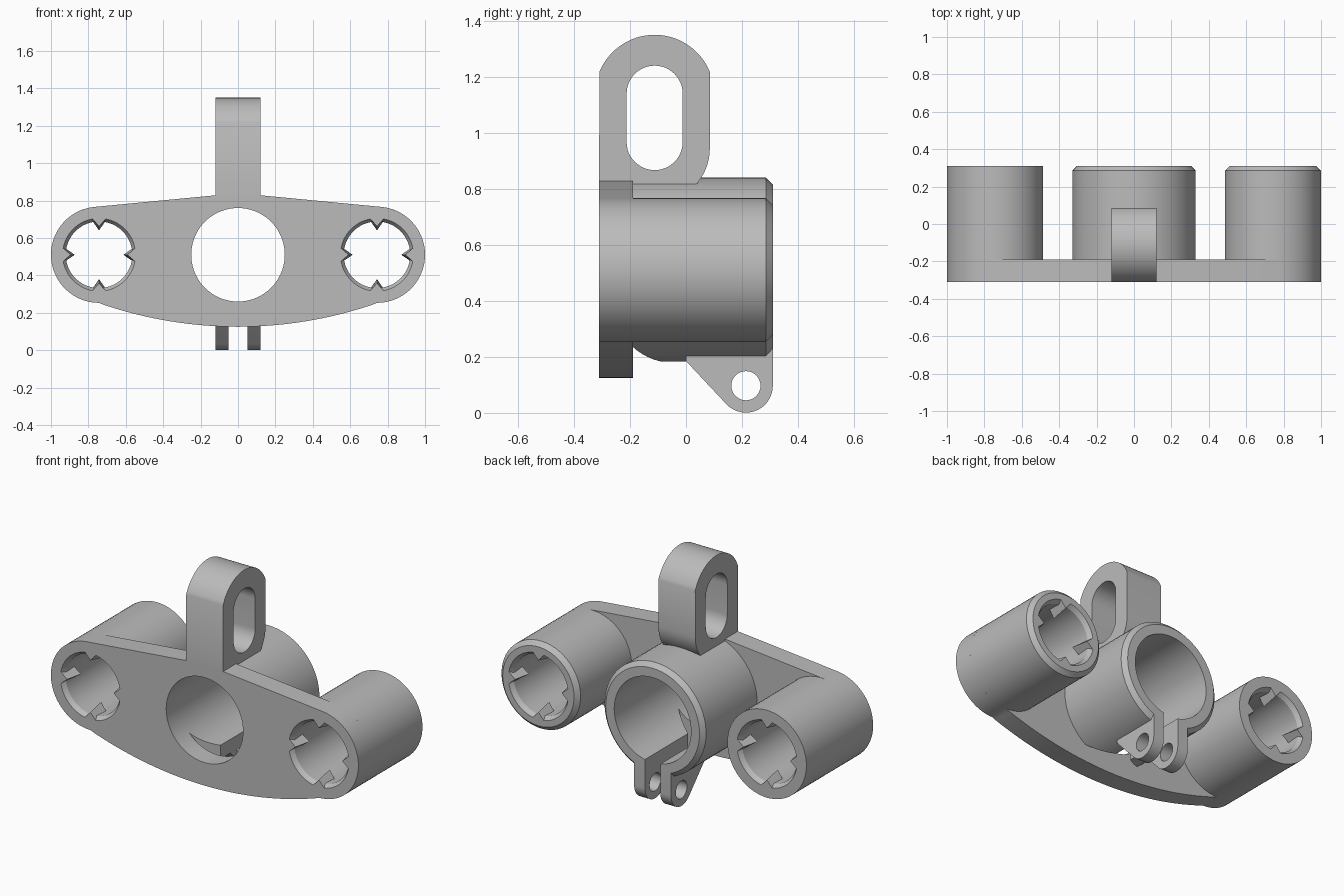
import bpy, bmesh
from math import sin, cos, pi, radians, sqrt

cube = bpy.data.objects.get("Cube")
if cube:
    bpy.data.objects.remove(cube, do_unlink=True)

grey = bpy.data.materials.new("plain_grey")
grey.use_nodes = True
grey.diffuse_color = (0.5, 0.5, 0.5, 1)
grey.node_tree.nodes["Principled BSDF"].inputs["Base Color"].default_value = (0.5, 0.5, 0.5, 1)

FRONT, PLATE_BACK, BACK = -0.31, -0.19, 0.31
MID_Z, SIDE_X, SIDE_R, MID_R = 0.51, 0.743, 0.257, 0.33


def make(name, bm):
    bmesh.ops.recalc_face_normals(bm, faces=bm.faces)
    mesh = bpy.data.meshes.new(name)
    bm.to_mesh(mesh)
    bm.free()
    mesh.materials.append(grey)
    obj = bpy.data.objects.new(name, mesh)
    bpy.context.collection.objects.link(obj)
    return obj


def loft(name, rings):
    """Closed solid through rings that have equal point counts."""
    bm = bmesh.new()
    loops = [[bm.verts.new(p) for p in ring] for ring in rings]
    n = len(loops[0])
    for a, b in zip(loops, loops[1:]):
        for i in range(n):
            bm.faces.new((a[i], a[(i + 1) % n], b[(i + 1) % n], b[i]))
    bm.faces.new(loops[0])
    bm.faces.new(loops[-1])
    return make(name, bm)


def prism(name, points, axis, lo, hi):
    place = {"x": lambda u, v, d: (d, u, v),
             "y": lambda u, v, d: (u, d, v),
             "z": lambda u, v, d: (u, v, d)}[axis]
    return loft(name, [[place(u, v, d) for u, v in points] for d in (lo, hi)])


def arc(cx, cy, r, start, end, steps=24):
    angles = [radians(start + (end - start) * i / steps) for i in range(steps + 1)]
    return [(cx + r * cos(a), cy + r * sin(a)) for a in angles]


def lathe(name, x, profile, n=72):
    """Solid of (radius, y) steps around an axis parallel to y."""
    return loft(name, [[(x + r * cos(2 * pi * i / n), y, MID_Z + r * sin(2 * pi * i / n))
                        for i in range(n)] for r, y in profile])


def cut(obj, cutters):
    for c in cutters:
        c.hide_render = True
        mod = obj.modifiers.new("cut", "BOOLEAN")
        mod.operation, mod.solver, mod.object = "DIFFERENCE", "EXACT", c
    bpy.context.view_layer.update()
    dg = bpy.context.evaluated_depsgraph_get()
    mesh = bpy.data.meshes.new_from_object(obj.evaluated_get(dg))
    obj.modifiers.clear()
    obj.data = mesh


parts, cutters = [], []

# Bore cutters
mid_bore = lathe("middle_bore_cutter", 0, [(0.25, -0.4), (0.25, 0.4)])
side_bores = {}
for s in (-1, 1):
    side_bores[s] = lathe("side_bore_cutter", s * SIDE_X, [
        (0.195, -0.4), (0.195, FRONT), (0.178, -0.285),
        (0.178, 0.285), (0.195, BACK), (0.195, 0.4)])
cutters += [mid_bore, *side_bores.values()]

# Face plate: sloped top, round ends, bowed underside
sag_r = 2.25
half = [(0.12, 0.828)] + arc(SIDE_X, MID_Z, SIDE_R, 84, -90, 40)
half += [(x, 0.125 + sag_r - sqrt(sag_r ** 2 - x * x))
         for x in [0.72 * (1 - i / 16) for i in range(17)]]
outline = half + [(-x, z) for x, z in reversed(half[:-1])]
plate = prism("face_plate", outline, "y", FRONT, PLATE_BACK)
cut(plate, cutters)
parts.append(plate)

# Side tubes; only the left one has a bevelled back rim
for s, side in ((-1, "right"), (1, "left")):
    profile = [(SIDE_R, PLATE_BACK), (SIDE_R, BACK)]
    if s > 0:
        profile[1:] = [(SIDE_R, 0.285), (SIDE_R - 0.025, BACK)]
    tube = lathe(side + "_tube", s * SIDE_X, profile)
    cut(tube, [side_bores[s]])
    parts.append(tube)
    # Short tapered grip ribs at both mouths of the bore
    for end, y in (("front", FRONT), ("back", BACK)):
        inner = y * (1 - 0.1 / BACK)
        for k in range(4):
            a = k * pi / 2
            rings = []
            for yy, tip, w in ((y, 0.152, 0.038), (inner, 0.13, 0.045)):
                rings.append([(s * SIDE_X + r * cos(a) - t * sin(a), yy,
                               MID_Z + r * sin(a) + t * cos(a))
                              for r, t in ((tip, 0), (0.195, w), (0.195, -w))])
            parts.append(loft(f"{side}_{end}_rib", rings))

# Middle clamp tube, split along the underside and flared next to the plate
clamp = lathe("clamp_tube", 0, [(MID_R, PLATE_BACK), (MID_R, 0.285), (MID_R - 0.025, BACK)])
slit = prism("slit_cutter", [(0.05, 0.4), (0.05, -0.09), (0.196, -0.2),
                             (-0.196, -0.2), (-0.05, -0.09), (-0.05, 0.4)], "z", 0, 0.45)
cutters.append(slit)
cut(clamp, [mid_bore, slit])
parts.append(clamp)

# Clamp lugs with a bolt hole
lug_y, lug_z, lug_r = 0.214, 0.097, 0.096
lug_shape = [(BACK, 0.25), (0, 0.25), (0, 0.185)] + arc(lug_y, lug_z, lug_r, 225, 360)
bolt = prism("bolt_cutter", arc(lug_y, lug_z, 0.052, 0, 350, 35), "x", -0.3, 0.3)
cutters.append(bolt)
for side, lo, hi in (("left", 0.05, 0.12), ("right", -0.12, -0.05)):
    lug = prism(side + "_clamp_lug", lug_shape, "x", lo, hi)
    cut(lug, [bolt])
    parts.append(lug)

# Upright loop with an oblong opening
loop_y, loop_top = -0.112, 1.137
loop_shape = [(FRONT, 0.815)] + arc(loop_y, 0.945, 0.197, -40, 0, 12)
loop_shape[1:1] = [(0.025, 0.815)]
loop_shape += arc(loop_y, loop_top, 0.213, 22, 158, 30)
loop = prism("top_loop", loop_shape, "x", -0.12, 0.12)
slot = prism("loop_slot_cutter", arc(loop_y, 1.14, 0.1, 0, 180)
             + arc(loop_y, 0.967, 0.1, 180, 360), "x", -0.3, 0.3)
cutters.append(slot)
cut(loop, [slot])
parts.append(loop)

# Remove the helpers and smooth the curved walls
for c in cutters:
    bpy.data.objects.remove(c, do_unlink=True)
bpy.ops.object.select_all(action="DESELECT")
for p in parts:
    p.select_set(True)
bpy.context.view_layer.objects.active = plate
bpy.ops.object.shade_smooth_by_angle(angle=radians(25))
